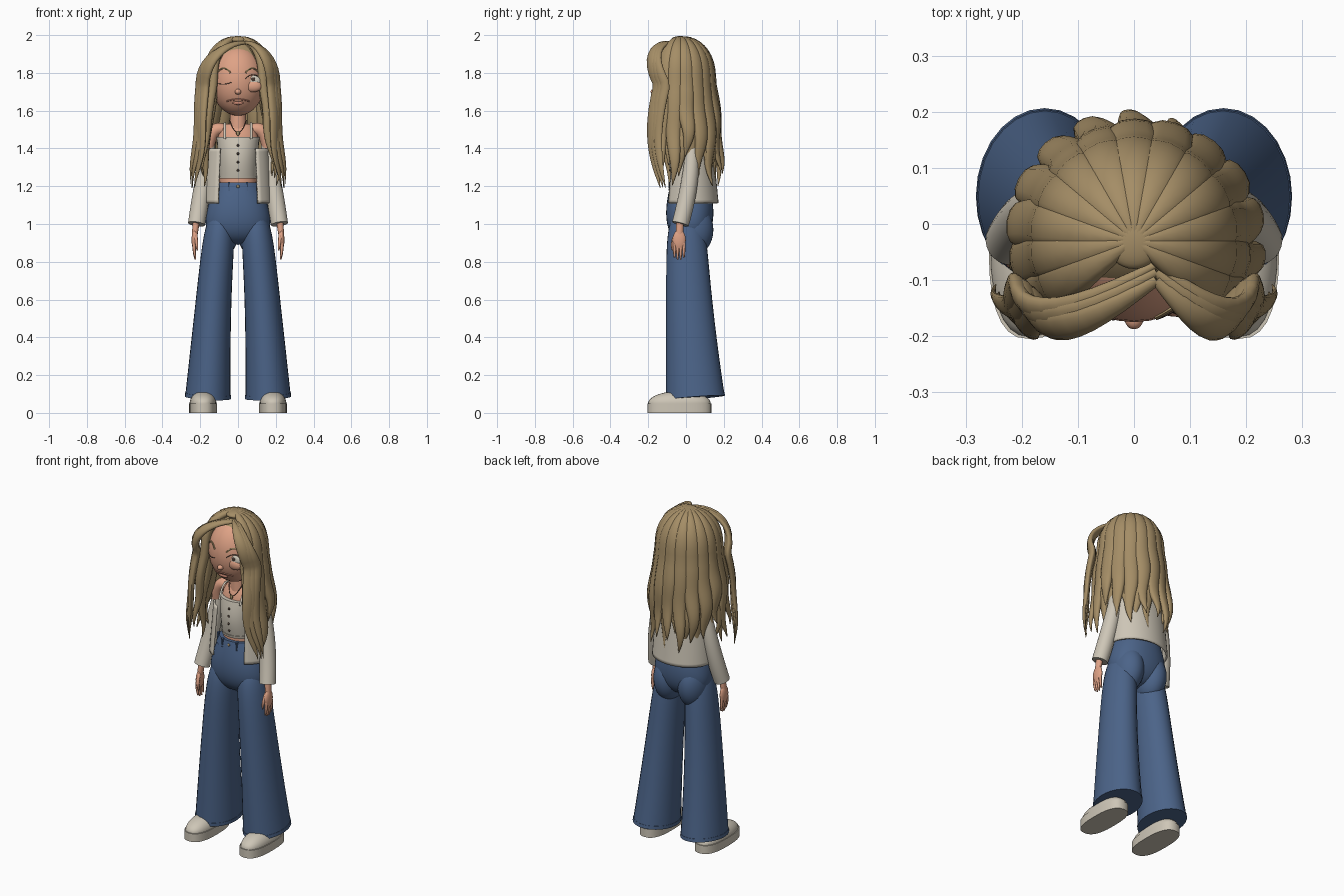
import bpy, bmesh
from math import sin, cos, pi, sqrt, radians, copysign
from mathutils import Vector

if "Cube" in bpy.data.objects:
    bpy.data.objects.remove(bpy.data.objects["Cube"])


def material(name, *rgb):
    mat = bpy.data.materials.new(name)
    mat.use_nodes = True
    colour = (*[channel ** 2.2 for channel in rgb], 1)
    mat.diffuse_color = colour
    mat.node_tree.nodes["Principled BSDF"].inputs["Base Color"].default_value = colour
    return mat


HAIR = material("dark blond", .64, .55, .4)
DENIM = material("denim blue", .3, .39, .53)
SKIN = material("warm skin", .87, .63, .52)
CREAM = material("cream cloth", .8, .77, .71)
DARK = material("dark brown", .28, .23, .2)
LIP = material("rose lips", .74, .5, .42)


def finish(name, bm, mat, angle=50):
    bmesh.ops.recalc_face_normals(bm, faces=bm.faces)
    mesh = bpy.data.meshes.new(name)
    bm.to_mesh(mesh)
    bm.free()
    mesh.materials.append(mat)
    for polygon in mesh.polygons:
        polygon.use_smooth = True
    mesh.set_sharp_from_angle(angle=radians(angle))
    ob = bpy.data.objects.new(name, mesh)
    bpy.context.collection.objects.link(ob)
    return ob


def ball(name, mat, centre, size, segments=24):
    bm = bmesh.new()
    bmesh.ops.create_uvsphere(bm, u_segments=segments, v_segments=segments // 2, radius=1)
    for vert in bm.verts:
        vert.co = Vector(c * s + l for c, s, l in zip(vert.co, size, centre))
    return finish(name, bm, mat, 180)


def bezier(*points, side=1):
    """Rule for a path of (x, y, z, half width, half depth), mirrored when side is -1."""
    def rule(t):
        level = [Vector(point) for point in points]
        while len(level) > 1:
            level = [a.lerp(b, t) for a, b in zip(level, level[1:])]
        x, *rest = level[0]
        return (side * x, *rest)
    return rule


def backward(p):
    return Vector((0, 1, 0))


def upward(p):
    return Vector((0, .3, 1))


def from_head(p):
    return p - Vector((0, -.03, min(p.z, 1.8)))


def sweep(name, mat, rule, steps=16, sides=24, depth=backward, power=2, arc=None):
    """Loft a superellipse section, or an open arc of one, along a rule."""
    path = [rule(i / steps) for i in range(steps + 1)]
    spots = [Vector(row[:3]) for row in path]
    start, end = arc or (0, 2 * pi)
    count = sides - 1 if arc else sides
    bm = bmesh.new()
    rings = []
    for i, spot in enumerate(spots):
        tangent = (spots[min(i + 1, steps)] - spots[max(i - 1, 0)]).normalized()
        wide = depth(spot).cross(tangent).normalized()
        deep = tangent.cross(wide)
        half_width, half_depth = [max(size, .001) for size in path[i][3:]]
        ring = []
        for k in range(sides):
            angle = start + (end - start) * k / count
            c, s = [copysign(abs(v) ** (2 / power), v) for v in (cos(angle), sin(angle))]
            ring.append(bm.verts.new(spot + wide * c * half_width + deep * s * half_depth))
        rings.append(ring)
    for low, high in zip(rings, rings[1:]):
        for k in range(count):
            j = (k + 1) % sides
            bm.faces.new((low[k], low[j], high[j], high[k]))
    if not arc:
        bm.faces.new(rings[0])
        bm.faces.new(rings[-1])
    return finish(name, bm, mat)


# Head and the hair close to the skull
HEAD = Vector((0, -.035, 1.76))
HEAD_SIZE = Vector((.145, .14, .187))
ball("head", SKIN, HEAD, HEAD_SIZE, 32)
ball("hair_base", HAIR, (0, .005, 1.8), (.16, .145, .18), 32)
ball("hair_crown", HAIR, (0, -.03, 1.975), (.05, .05, .02), 32)


def on_face(x, z, sink=0):
    inside = 1 - ((x - HEAD.x) / HEAD_SIZE.x) ** 2 - ((z - HEAD.z) / HEAD_SIZE.z) ** 2
    return (x, HEAD.y - HEAD_SIZE.y * sqrt(max(inside, 0)) + sink, z)


def stroke(name, mat, radius, x, z, reach, bend):
    """Arched line drawn across the face."""
    def rule(t):
        across = 2 * t - 1
        return (*on_face(x + reach * across, z + bend * (1 - across ** 2)), radius, radius)
    sweep(name, mat, rule, sides=6, depth=upward)


# Face: one closed eye and one half open eye
ball("nose", SKIN, on_face(0, 1.7), (.017, .02, .015))
ball("open_eye", CREAM, on_face(.08, 1.755, .006), (.04, .014, .033))
ball("iris", DARK, on_face(.08, 1.765, -.005), (.011, .005, .012))
ball("lower_lid", SKIN, on_face(.08, 1.73, .004), (.046, .02, .032))
stroke("closed_lid", DARK, .002, -.08, 1.75, .045, -.01)
stroke("open_lash", DARK, .002, .08, 1.77, .04, .02)
stroke("mouth", LIP, .004, 0, 1.65, .06, .01)
ball("lower_lip", LIP, on_face(0, 1.64), (.03, .008, .009))
for side in (-1, 1):
    stroke("eyebrow", HAIR, .005, side * .075, 1.8, .035, .025)

# Hair: each lock arches over the dome, then hangs and tapers
DOME = .4


def split(t):
    """Dome angle and share of the hanging part at t."""
    return min(t / DOME, 1) * pi / 2, max(t - DOME, 0) / (1 - DOME)


def lock(name, degrees, inset, length, phase):
    def rule(t):
        dome, hang = split(t)
        wave = .013 * sin(hang * 9 + phase) * hang
        radius = max((.162 - inset) * sin(dome), .01) + .052 * sin(hang * pi / 2) + wave
        angle = radians(degrees) + wave * 4
        width = .008 + .038 * sin(dome) - .045 * hang ** 3
        thick = .012 + .016 * sin(dome) - .026 * hang ** 3
        z = 1.75 + (.232 - inset) * max(cos(dome), 0) ** .8 - .55 * hang * length
        return radius * cos(angle), radius * sin(angle) - .03, z, width, thick
    sweep(name, HAIR, rule, steps=26, sides=12, depth=from_head, power=2.2)


COUNT = 13
for i in range(COUNT):
    degrees = 240 * i / (COUNT - 1) - 30
    over_arm = min(i, COUNT - 1 - i) == 2
    lock("hair_lock", degrees, 0, .72 if over_arm else .92 + .08 * sin(i * 2), i)
    if i < COUNT - 1:
        lock("hair_under_lock", degrees + 10, .022, .8 + .1 * (i % 3), i * 2)


# Curtain fringe parted off centre, running into the front locks
def front_lock(name, side, outward, size):
    def rule(t):
        dome, hang = split(t)
        swoop = sin(dome)
        wave = .012 * sin(hang * 8 + outward * 50) * hang
        x = .04 * (1 - swoop) + side * (swoop * (.178 + outward) + .04 * hang + wave)
        y = outward - .1 - .08 * sin(1.7 * dome) - .04 * sin(pi * hang)
        width = size * (.25 + .75 * swoop - hang ** 3)
        return x, y, 1.74 + .22 * cos(dome) - .55 * hang, width, width * .4 + .005 * (1 - hang)
    sweep(name, HAIR, rule, steps=26, sides=14, depth=from_head)


for side in (-1, 1):
    front_lock("fringe", side, 0, .04)
    front_lock("side_lock", side, .015, .035)
    front_lock("outer_lock", side, .028, .028)


# Torso, neck and pendant
def torso(t):
    return 0, .02, 1.18 + .35 * t, .095 + .025 * t - .05 * t ** 8, .085 - .04 * t ** 6


sweep("torso", SKIN, torso)
sweep("neck", SKIN, bezier((0, .01, 1.48, .05, .05), (0, 0, 1.65, .035, .035)))
sweep("necklace", DARK, bezier((-.045, -.02, 1.55, .002, .002), (0, -.1, 1.42, .002, .002),
                               (.045, -.02, 1.55, .002, .002)), sides=6, depth=upward)
ball("pendant", HAIR, (0, -.064, 1.48), (.01, .005, .014), 12)


# Buttoned crop top
def crop_top(t):
    return 0, .015, 1.24 + .22 * t, .097 + .016 * t, .09 + .016 * sin(pi * t)


def top_trim(t):
    x, y, z, width, thick = crop_top(t)
    return x, y, z, width + .003, thick + .003


sweep("crop_top", CREAM, crop_top, sides=28)
sweep("lower_trim", CREAM, lambda t: top_trim(t * .07), steps=1, sides=28)
sweep("upper_trim", CREAM, lambda t: top_trim(1 - t * .07), steps=1, sides=28)
for i in range(4):
    x, y, z, width, thick = crop_top(.2 + .2 * i)
    ball("top_button", DARK, (x, y - thick, z), (.007, .005, .007), 12)

# Open cardigan, worn off the shoulders
cardigan = sweep("cardigan", CREAM, lambda t: (0, .025, 1.11 + .29 * t, .178 - .02 * t, .143 - .028 * t),
                 sides=36, arc=(radians(-54), radians(234)))
cloth = cardigan.modifiers.new("thickness", "SOLIDIFY")
cloth.thickness = .01
cloth.offset = 0


# Jeans: hips rounded underneath, waistband, belt loops and button
def hips(t):
    rounding = sqrt(1 - (1 - t) ** 8)
    width = .11 + .065 * cos((t - .3) * pi / 1.4)
    return 0, .02, .89 + .33 * t, width * rounding, (.1 + .025 * sin(pi * t)) * rounding


def waistband(t):
    x, y, z, width, thick = hips(.87 + .13 * t)
    return x, y, z, width + .004, thick + .004


sweep("jeans_hips", DENIM, hips, steps=32, sides=32, power=2.2)
sweep("waistband", DENIM, waistband, steps=2, sides=32, power=2.2)
x, y, z, width, thick = waistband(.5)
ball("jeans_button", HAIR, (0, y - thick, z), (.008, .005, .008), 12)
for i in range(8):
    angle = pi / 4 * (i + .5)
    foot = Vector((width * cos(angle), y + thick * sin(angle), z))
    sweep("belt_loop", DENIM, lambda t: (foot.x, foot.y, foot.z + .05 * (t - .5), .006, .01),
          steps=1, sides=8, power=6)

# Limbs and footwear, once for each side
for side, label in ((1, "left_"), (-1, "right_")):
    def leg(t):
        flare = .05 * (1 - t) ** 1.5
        outer, inner = .28 - .11 * t, .04 - .04 * t ** 3
        close = sqrt(1 - .9 * t ** 12)
        return side * (outer + inner) / 2, flare, .08 + t, (outer - inner) / 2 * close, (.105 + flare) * close

    def hem(t):
        x, y, z, width, thick = leg(t * .02)
        return x, y, z, width + .002, thick + .002

    def shoe_upper(t):
        shrink = sqrt(1 - .8 * t * t)
        return side * .185, -.035, .05 + .058 * t, .071 * shrink, .166 * shrink

    def sole(t):
        return side * .185, -.035, .05 * t, .074, .17

    sweep(label + "jeans_leg", DENIM, leg, steps=32, sides=28)
    sweep(label + "hem", DENIM, hem, steps=1, sides=28)
    ball(label + "seat", DENIM, (side * .08, .035, .97), (.085, .11, .14), 32)
    sweep(label + "shoe", CREAM, shoe_upper, sides=28, power=2.4)
    sweep(label + "sole", CREAM, sole, steps=1, sides=28, power=2.6)
    sweep(label + "shoulder", SKIN, bezier((.08, .02, 1.5, .03, .03), (.15, .02, 1.52, .04, .04),
                                           (.16, .03, 1.38, .03, .03), side=side))
    sweep(label + "sleeve", CREAM, bezier((.15, .03, 1.44, .03, .03), (.18, .04, 1.25, .05, .05),
                                          (.22, -.03, 1, .045, .045), side=side))
    sweep(label + "strap", CREAM, bezier((.07, -.08, 1.45, .006, .004), (.07, -.03, 1.62, .006, .004),
                                         (.07, .09, 1.45, .006, .004), side=side), sides=8, depth=upward)
    # Hand
    sweep(label + "wrist", SKIN, bezier((.22, -.03, 1.03, .02, .02), (.23, -.036, .93, .014, .02), side=side))
    ball(label + "palm", SKIN, (side * .23, -.036, .915), (.016, .035, .055))
    for k in range(4):
        y = .0165 * k - .061
        tip = .83 - .02 * sin(pi * (k + .5) / 4)
        sweep(label + "finger", SKIN, bezier((.232, y, .9, .009, .009), (.234, y, .85, .009, .009),
                                             (.225, y, tip, .004, .004), side=side), sides=8)
    sweep(label + "thumb", SKIN, bezier((.225, -.05, .95, .01, .01), (.22, -.08, .9, .01, .01),
                                        (.215, -.07, .86, .004, .004), side=side), sides=8)
